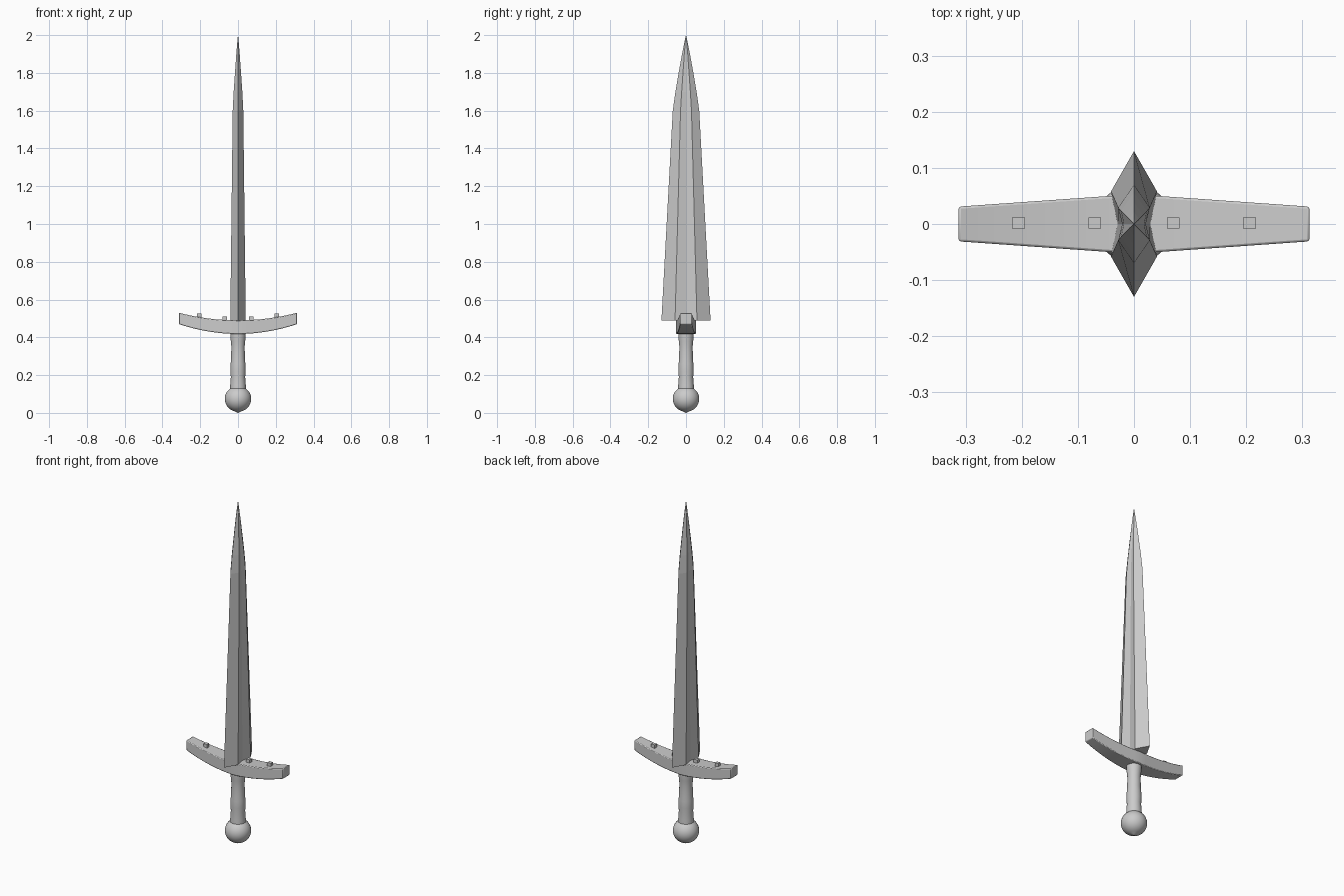
import bpy, bmesh, math

if "Cube" in bpy.data.objects:
    bpy.data.objects.remove(bpy.data.objects["Cube"])

steel = bpy.data.materials.new("plain_grey")
steel.diffuse_color = (0.6, 0.6, 0.6, 1)
steel.use_nodes = True
steel.node_tree.nodes["Principled BSDF"].inputs["Base Color"].default_value = steel.diffuse_color


def make(name, bm, smooth=None):
    bmesh.ops.remove_doubles(bm, verts=bm.verts, dist=1e-5)
    bmesh.ops.recalc_face_normals(bm, faces=bm.faces)
    me = bpy.data.meshes.new(name)
    bm.to_mesh(me)
    bm.free()
    me.materials.append(steel)
    ob = bpy.data.objects.new(name, me)
    bpy.context.collection.objects.link(ob)
    if smooth:
        bpy.ops.object.select_all(action='DESELECT')
        ob.select_set(True)
        bpy.context.view_layer.objects.active = ob
        bpy.ops.object.shade_smooth_by_angle(angle=math.radians(smooth))
    return ob


def loft(sections, cap=True):
    bm = bmesh.new()
    rings = [[bm.verts.new(p) for p in s] for s in sections]
    for a, b in zip(rings, rings[1:]):
        n = len(a)
        for i in range(n):
            bm.faces.new((a[i], a[(i + 1) % n], b[(i + 1) % n], b[i]))
    if cap:
        bm.faces.new(rings[0])
        bm.faces.new(rings[-1])
    return bm


def lathe(name, profile, n=32):
    secs = [[(r * math.cos(2 * math.pi * i / n), r * math.sin(2 * math.pi * i / n), z)
             for i in range(n)] for r, z in profile]
    return make(name, loft(secs), 40)


# Blade: hollow-faced section with sharp edges, curving in to the tip
# height, edge half-width, ridge x, ridge y, groove x
stations = [(0.49, 0.130, 0.041, 0.058, 0.029), (1.60, 0.070, 0.028, 0.029, 0.021),
            (1.70, 0.056, 0.023, 0.023, 0.018), (1.80, 0.039, 0.016, 0.016, 0.013),
            (1.90, 0.021, 0.009, 0.009, 0.007), (1.96, 0.009, 0.004, 0.004, 0.003),
            (2.00, 0.0005, 0.0003, 0.0003, 0.0002)]
make("blade", loft([[(0, e, z), (x, y, z), (g, 0, z), (x, -y, z),
                     (0, -e, z), (-x, -y, z), (-g, 0, z), (-x, y, z)]
                    for z, e, x, y, g in stations]))


# Crossguard: upswept bar tapering to its ends
def guard_top(x):
    return 0.49 + 0.04 * (x / 0.3125) ** 2


secs = []
for i in range(17):
    x = -0.3125 + 0.625 * i / 16
    t = abs(x) / 0.3125
    w = 0.053 - 0.022 * t
    top, bot = guard_top(x), 0.418 + 0.052 * t * t
    secs.append([(x, -w, bot), (x, w, bot), (x, w, top), (x, -w, top)])
guard = make("crossguard", loft(secs), 30)
bevel = guard.modifiers.new("soft_edges", 'BEVEL')
bevel.width = 0.004
bevel.segments = 2
bevel.limit_method = 'ANGLE'
bevel.angle_limit = math.radians(40)

# Studs on top of the crossguard
for side, word in ((-1, "left"), (1, "right")):
    for x, part in ((0.07, "inner"), (0.206, "outer")):
        bm = bmesh.new()
        bmesh.ops.create_cube(bm, size=1)
        for v in bm.verts:
            v.co = (side * x + v.co.x * 0.023, 0.002 + v.co.y * 0.02,
                    guard_top(x) + 0.004 + v.co.z * 0.03)
        make(f"stud_{part}_{word}", bm)

# Grip with soft swells
lathe("grip", [(0.042, 0.115), (0.041, 0.15), (0.038, 0.19), (0.040, 0.22), (0.039, 0.26),
               (0.036, 0.29), (0.036, 0.32), (0.035, 0.35), (0.038, 0.38), (0.041, 0.41),
               (0.041, 0.43)])

# Pommel: ball with a flat collar on top and a slight point below
ball = [(0.0005, 0.0), (0.012, 0.006)]
ball += [(0.070 * math.sin(a), 0.074 - 0.068 * math.cos(a))
         for a in (math.radians(d) for d in range(24, 146, 11))]
ball += [(0.040, 0.131), (0.0005, 0.132)]
lathe("pommel", ball)
